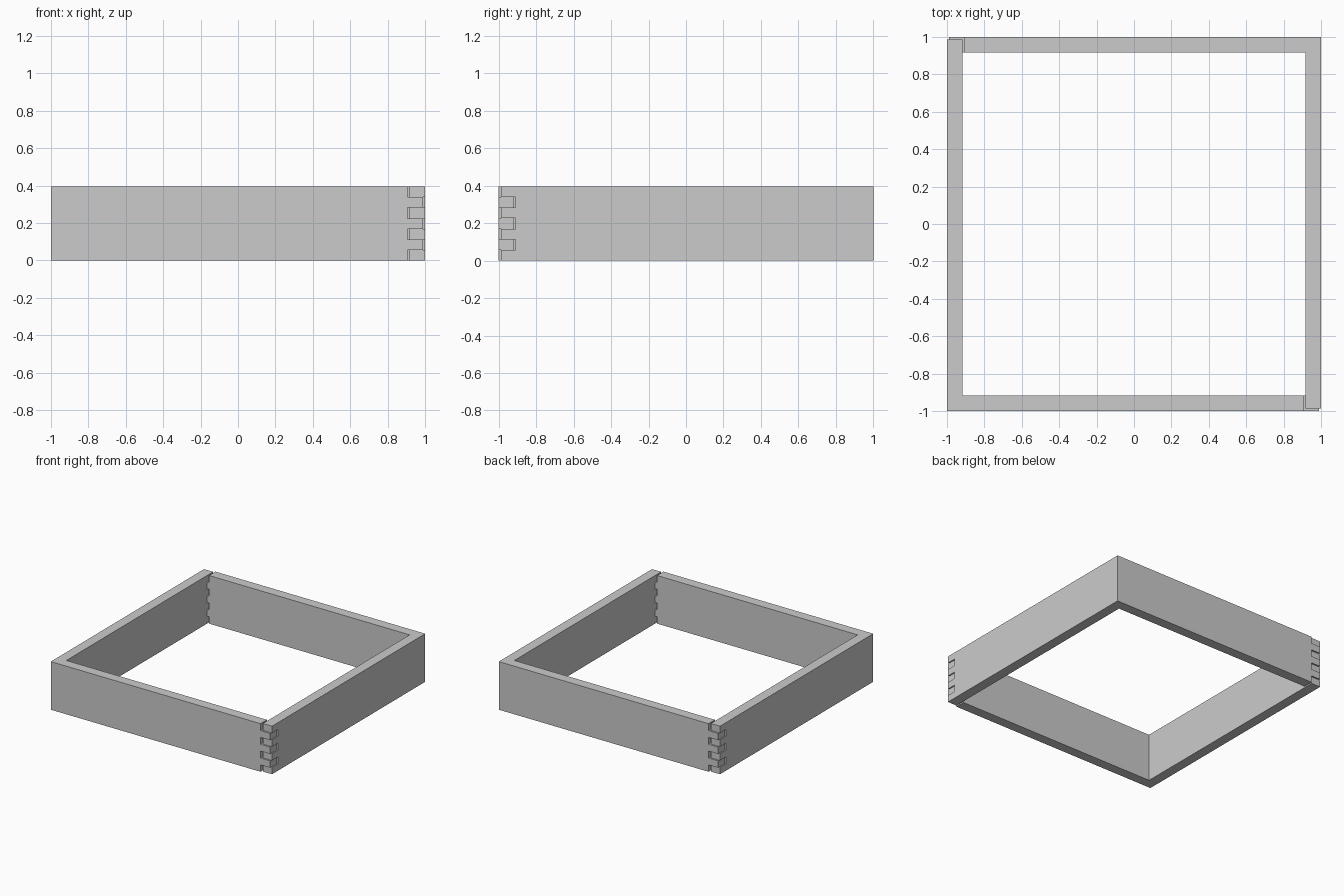
import bpy, bmesh, math
from mathutils import Matrix

if "Cube" in bpy.data.objects:
    bpy.data.objects.remove(bpy.data.objects["Cube"])

H, T, N = 0.395, 0.083, 7          # board height, thickness, finger divisions
STEP = H / N


def comb(tip, root, start):
    """Points up one board end; division i is a finger when i % 2 == start."""
    pts = []
    for i in range(N):
        u = tip if i % 2 == start else root
        pts += [(u, i * STEP), (u, (i + 1) * STEP)]
    return pts


def board(name, low_end, high_end, rot, mat):
    """Finger-jointed outline in (u, z), extruded by the board thickness."""
    outline = high_end + low_end[::-1]
    bm = bmesh.new()
    face = bm.faces.new([bm.verts.new((u, -1, z)) for u, z in outline])
    ext = bmesh.ops.extrude_face_region(bm, geom=[face])
    verts = [g for g in ext["geom"] if isinstance(g, bmesh.types.BMVert)]
    bmesh.ops.translate(bm, verts=verts, vec=(0, T, 0))
    bmesh.ops.recalc_face_normals(bm, faces=bm.faces[:])
    bm.transform(Matrix.Rotation(rot, 4, 'Z') @ mat)
    me = bpy.data.meshes.new(name)
    bm.to_mesh(me)
    bm.free()
    ob = bpy.data.objects.new(name, me)
    bpy.context.collection.objects.link(ob)
    return ob


# Turn the front outline into the right side: u runs along y, outer face on x = 1
to_front = Matrix.Identity(4)
to_side = Matrix.Rotation(math.pi / 2, 4, 'Z')

# Two long boards with three fingers: tight joint at one end, loose at the other
for name, rot in (("front_board", 0), ("back_board", math.pi)):
    board(name, comb(-1, -1 + T, 1), comb(0.99, 0.905, 1), rot, to_front)

# Two side boards with four fingers filling the gaps
for name, rot in (("right_board", 0), ("left_board", math.pi)):
    board(name, comb(-0.987, -0.91, 0), comb(1, 1 - T, 0), rot, to_side)
